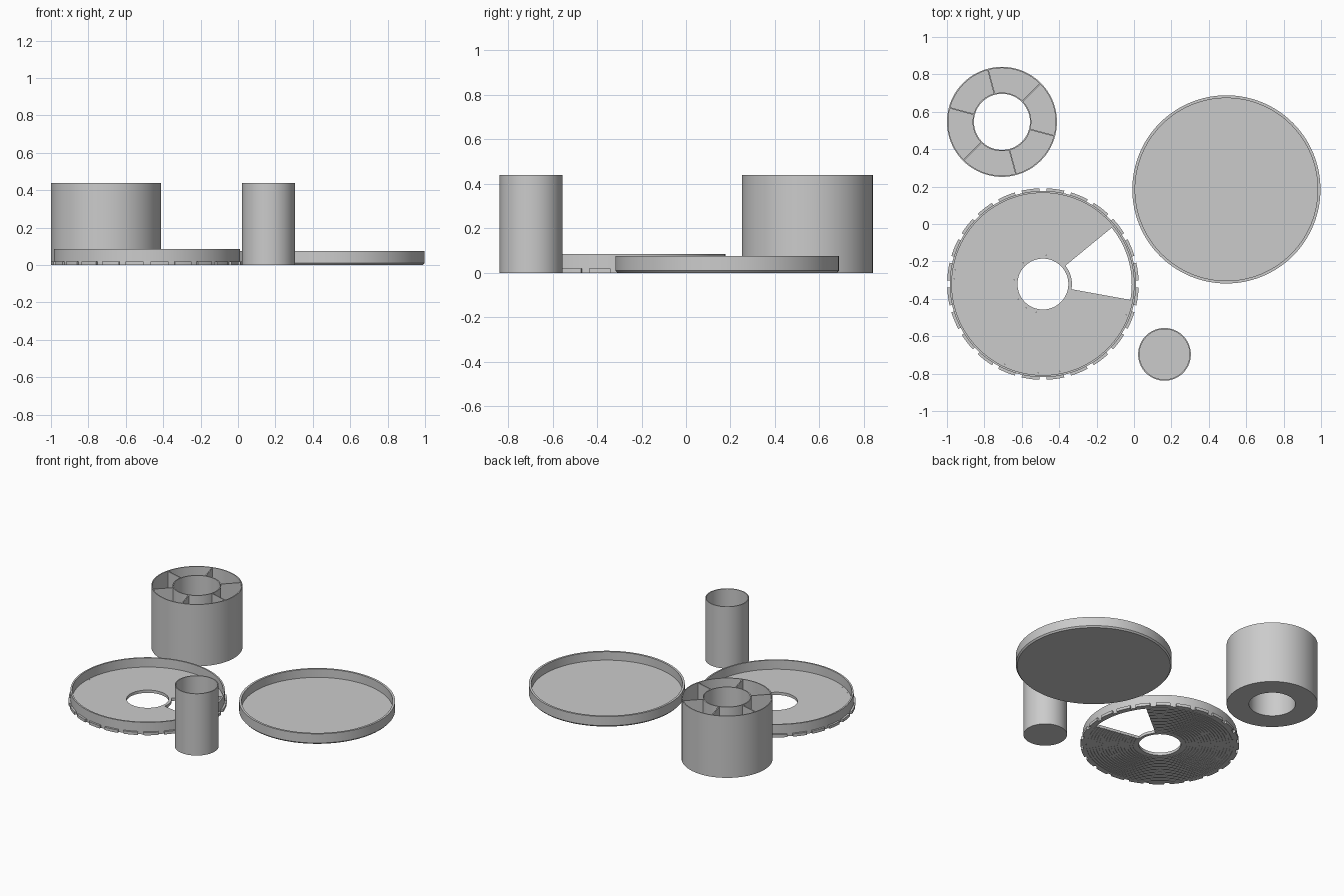
import bpy, bmesh, math

if "Cube" in bpy.data.objects:
    bpy.data.objects.remove(bpy.data.objects["Cube"])

grey = bpy.data.materials.new("light_grey")
grey.diffuse_color = (0.6, 0.6, 0.6, 1)
grey.use_nodes = True
grey.node_tree.nodes["Principled BSDF"].inputs["Base Color"].default_value = grey.diffuse_color


def finish(name, bm, loc):
    bmesh.ops.remove_doubles(bm, verts=bm.verts, dist=1e-6)
    bmesh.ops.recalc_face_normals(bm, faces=bm.faces)
    mesh = bpy.data.meshes.new(name)
    bm.to_mesh(mesh)
    bm.free()
    mesh.materials.append(grey)
    ob = bpy.data.objects.new(name, mesh)
    ob.location = (loc[0], loc[1], 0)
    bpy.context.collection.objects.link(ob)
    bpy.ops.object.select_all(action='DESELECT')
    ob.select_set(True)
    bpy.context.view_layer.objects.active = ob
    bpy.ops.object.shade_smooth_by_angle(angle=math.radians(30))
    return ob


def sweep(bm, profile, start=0, end=360, steps=96):
    """Turn a closed (radius, z) profile about z; cap the ends of a part turn."""
    full = end - start >= 360
    rings = []
    for i in range(steps if full else steps + 1):
        a = math.radians(start + (end - start) * i / steps)
        rings.append([bm.verts.new((r * math.cos(a), r * math.sin(a), z)) for r, z in profile])
    n = len(profile)
    for i in range(steps):
        a, b = rings[i], rings[(i + 1) % len(rings)]
        for j in range(n):
            k = (j + 1) % n
            if profile[j][0] == 0 and profile[k][0] == 0:
                continue
            quad = [a[j], a[k], b[k], b[j]]
            if profile[j][0] == 0:
                quad = [a[j], a[k], b[k]]
            elif profile[k][0] == 0:
                quad = [a[j], a[k], b[j]]
            bm.faces.new(quad)
    if not full:
        bm.faces.new(rings[0])
        bm.faces.new(rings[-1])


def rect(r0, r1, z0, z1):
    return [(r0, z0), (r1, z0), (r1, z1), (r0, z1)]


def turned(name, loc, profile, **kw):
    bm = bmesh.new()
    sweep(bm, profile, **kw)
    return finish(name, bm, loc)


# Shallow round lid with a chamfered bottom edge
turned("lid", (0.494, 0.185),
       [(0, 0), (0.494, 0), (0.503, 0.01), (0.503, 0.075),
        (0.488, 0.075), (0.488, 0.015), (0, 0.015)], steps=128)

# Tall narrow cup
turned("cup", (0.163, -0.697),
       [(0, 0), (0.141, 0), (0.141, 0.44), (0.134, 0.44), (0.134, 0.01), (0, 0.01)])

# Ring-shaped container with an open core
box_at = (-0.706, 0.546)
turned("ring_container", box_at,
       [(0.15, 0), (0.294, 0), (0.294, 0.44), (0.287, 0.44),
        (0.287, 0.01), (0.157, 0.01), (0.157, 0.44), (0.15, 0.44)])

# Six dividers inside the container
bm = bmesh.new()
for k in range(6):
    a = math.radians(45 + 60 * k)
    verts = bmesh.ops.create_cube(bm, size=1)['verts']
    for v in verts:
        r, t, z = 0.222 + v.co.x * 0.134, v.co.y * 0.007, 0.222 + v.co.z * 0.43
        v.co = (r * math.cos(a) - t * math.sin(a), r * math.sin(a) + t * math.cos(a), z)
finish("container_dividers", bm, box_at)

# Dispensing tray: raised rim and hub ring
tray_at = (-0.487, -0.321)
turned("tray_rim", tray_at,
       [(0.475, 0), (0.498, 0), (0.498, 0.085), (0.487, 0.085), (0.487, 0.02), (0.475, 0.02)],
       steps=128)
turned("tray_hub_ring", tray_at, rect(0.136, 0.155, 0, 0.02))

# Tray floor with a wedge opening and fine concentric grooves underneath
floor = [(0.475, 0.02), (0.155, 0.02)]
count = 16
pitch = 0.32 / count
for i in range(count):
    r = 0.155 + pitch * i
    floor += [(r, 0), (r + pitch * 0.7, 0), (r + pitch * 0.7, 0.003), (r + pitch, 0.003)]
floor.append((0.475, 0))
turned("tray_floor", tray_at, floor, start=39.3, end=349.7, steps=110)

# Grip teeth around the tray base
bm = bmesh.new()
for k in range(24):
    mid = 15 * k + 7.5
    sweep(bm, [(0.497, 0), (0.512, 0), (0.512, 0.02), (0.497, 0.02)], mid - 5.4, mid + 5.4, 5)
finish("tray_grip_teeth", bm, tray_at)
